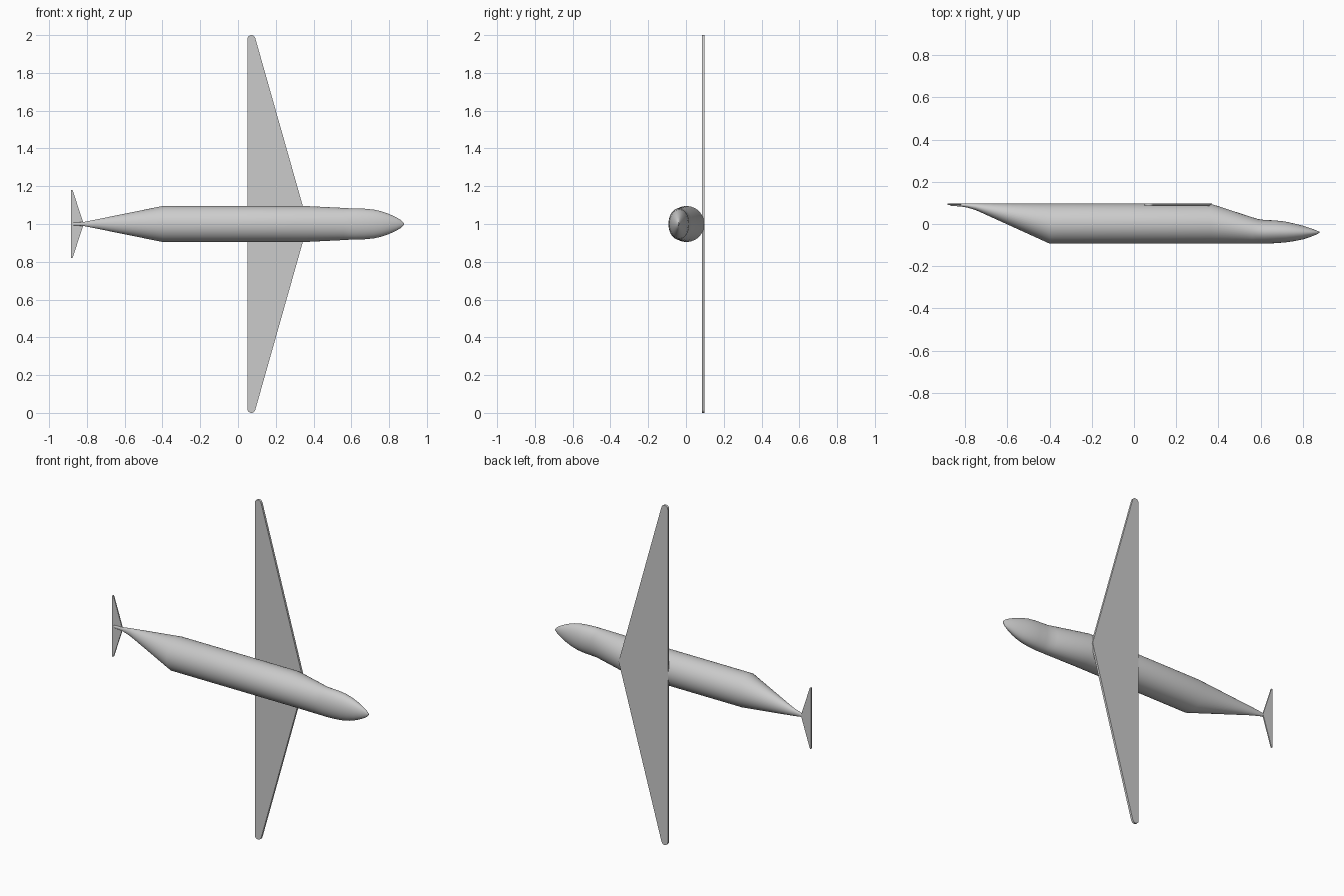
import bpy, bmesh, math

if "Cube" in bpy.data.objects:
    bpy.data.objects.remove(bpy.data.objects["Cube"])

grey = bpy.data.materials.new("light_grey")
grey.diffuse_color = (0.6, 0.6, 0.6, 1)
grey.use_nodes = True
grey.node_tree.nodes["Principled BSDF"].inputs["Base Color"].default_value = grey.diffuse_color


def finish(name, bm, angle):
    bmesh.ops.recalc_face_normals(bm, faces=bm.faces[:])
    me = bpy.data.meshes.new(name)
    bm.to_mesh(me)
    bm.free()
    me.materials.append(grey)
    ob = bpy.data.objects.new(name, me)
    bpy.context.collection.objects.link(ob)
    bpy.ops.object.select_all(action='DESELECT')
    bpy.context.view_layer.objects.active = ob
    ob.select_set(True)
    bpy.ops.object.shade_smooth_by_angle(angle=math.radians(angle))
    return ob


def loft(name, sections, sides=48):
    """Skin elliptical sections given as (x, lowest y, highest y, half width in z)."""
    bm = bmesh.new()
    rings = []
    for x, y0, y1, rz in sections:
        c, ry = (y0 + y1) / 2, (y1 - y0) / 2
        rings.append([bm.verts.new((x, c + ry * math.cos(2 * math.pi * i / sides),
                                    1 + rz * math.sin(2 * math.pi * i / sides)))
                      for i in range(sides)])
    for a, b in zip(rings, rings[1:]):
        for i in range(sides):
            j = (i + 1) % sides
            bm.faces.new((a[i], a[j], b[j], b[i]))
    bm.faces.new(rings[0])
    bm.faces.new(rings[-1])
    return finish(name, bm, 30)


def plate(name, half, y0, y1):
    """Flat plate from an upper outline (x, z offset), mirrored about z = 1."""
    outline = half + [(x, -z) for x, z in reversed(half) if z > 0]
    bm = bmesh.new()
    face = bm.faces.new([bm.verts.new((x, y0, 1 + z)) for x, z in outline])
    ext = bmesh.ops.extrude_face_region(bm, geom=[face])
    for v in ext["geom"]:
        if isinstance(v, bmesh.types.BMVert):
            v.co.y = y1
    return finish(name, bm, 30)


# Fuselage: thin tail boom, sloping rear, straight barrel, stepped-down nose
loft("fuselage", [
    (-0.87, 0.086, 0.098, 0.008), (-0.82, 0.083, 0.098, 0.010),
    (-0.79, 0.078, 0.098, 0.016), (-0.75, 0.066, 0.098, 0.024),
    (-0.40, -0.093, 0.097, 0.095), (0.36, -0.093, 0.097, 0.095),
    (0.56, -0.093, 0.032, 0.085), (0.59, -0.093, 0.023, 0.083),
    (0.62, -0.093, 0.019, 0.083), (0.67, -0.091, 0.017, 0.081),
    (0.72, -0.087, 0.011, 0.076), (0.76, -0.081, 0.002, 0.067),
    (0.80, -0.073, -0.008, 0.053), (0.84, -0.060, -0.021, 0.034),
    (0.865, -0.050, -0.031, 0.019), (0.88, -0.041, -0.037, 0.003),
])

# Main wing with straight rear edge, swept front edge and rounded tips
tip = [(0.071 + 0.021 * math.cos(a), 0.979 + 0.021 * math.sin(a))
       for a in (math.radians(15 + 165 * i / 10) for i in range(11))]
plate("wing", [(0.37, 0)] + tip, 0.085, 0.098)

# Small tailplane
plate("tailplane", [(-0.817, 0), (-0.875, 0.178), (-0.879, 0.181), (-0.884, 0.178)],
      0.091, 0.098)
